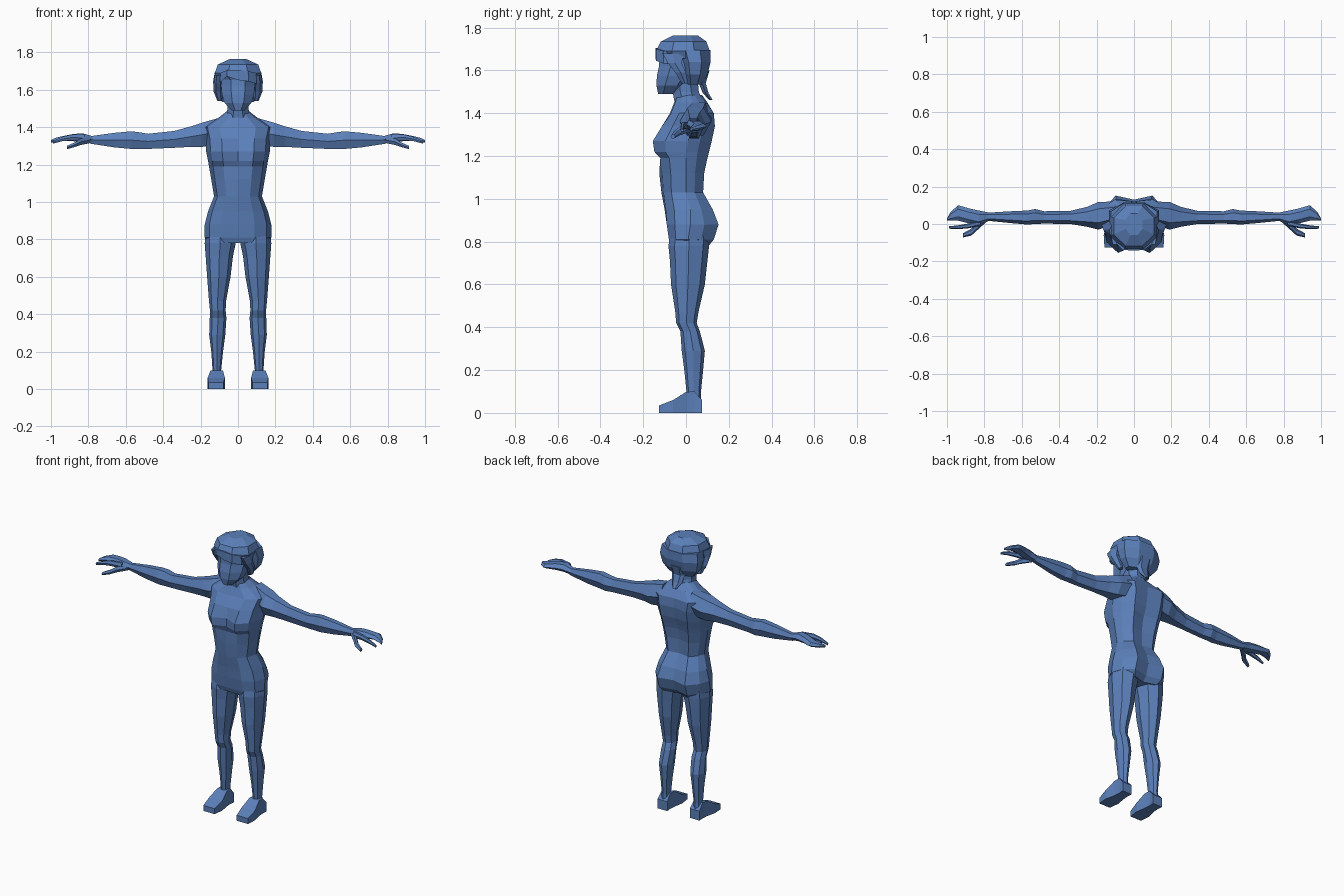
import bpy, bmesh, math

blue = bpy.data.materials.new("flat blue")
blue.diffuse_color = (0.105, 0.215, 0.49, 1)


def skin(name, loops, mirror=False):
    """Bridge closed loops of points into a capped, flat-shaded solid."""
    bm = bmesh.new()
    rows = [[bm.verts.new(p) for p in loop] for loop in loops]
    n = len(rows[0])
    for a, b in zip(rows, rows[1:]):
        for i in range(n):
            j = (i + 1) % n
            bm.faces.new((a[i], a[j], b[j], b[i]))
    bm.faces.new(rows[0])
    bm.faces.new(rows[-1])
    bmesh.ops.recalc_face_normals(bm, faces=bm.faces)
    mesh = bpy.data.meshes.new(name)
    bm.to_mesh(mesh)
    bm.free()
    mesh.materials.append(blue)
    obj = bpy.data.objects.new(name, mesh)
    bpy.context.collection.objects.link(obj)
    if mirror:
        obj.modifiers.new("mirror", 'MIRROR').use_mirror_merge = False
    return obj


def loft(name, axis, rings, sides=8, turn=0.0, mirror=False):
    """Rings are (position on axis, u min, u max, v min, v max)."""
    angles = [2 * math.pi * (i + turn) / sides for i in range(sides)]
    mu = max(abs(math.cos(a)) for a in angles)
    mv = max(abs(math.sin(a)) for a in angles)
    loops = []
    for t, u0, u1, v0, v1 in rings:
        loop = []
        for a in angles:
            u = (u0 + u1) / 2 + (u1 - u0) / 2 * math.cos(a) / mu
            v = (v0 + v1) / 2 + (v1 - v0) / 2 * math.sin(a) / mv
            loop.append({'x': (t, u, v), 'y': (u, t, v), 'z': (u, v, t)}[axis])
        loops.append(loop)
    return skin(name, loops, mirror)


# Torso: height, half width, front centre, front lobe, side, back lobe, back centre
torso_rows = [
    (0.78, 0.150, -0.070, -0.070, 0.00, 0.105, 0.080),
    (0.81, 0.178, -0.080, -0.080, 0.01, 0.130, 0.110),
    (0.88, 0.178, -0.090, -0.090, 0.02, 0.152, 0.130),
    (0.95, 0.160, -0.100, -0.095, 0.02, 0.125, 0.115),
    (1.03, 0.128, -0.115, -0.105, 0.00, 0.080, 0.070),
    (1.12, 0.143, -0.125, -0.110, 0.00, 0.085, 0.070),
    (1.19, 0.155, -0.120, -0.120, 0.00, 0.100, 0.080),
    (1.22, 0.160, -0.118, -0.148, 0.00, 0.108, 0.090),
    (1.27, 0.170, -0.115, -0.155, 0.01, 0.120, 0.110),
    (1.34, 0.175, -0.112, -0.112, 0.03, 0.135, 0.120),
    (1.40, 0.190, -0.075, -0.070, 0.04, 0.130, 0.120),
    (1.45, 0.105, -0.055, -0.050, 0.03, 0.090, 0.100),
    (1.485, 0.060, -0.050, -0.040, 0.02, 0.060, 0.075)]
loops = []
for z, w, f, fl, s, bl, b in torso_rows:
    half = [(0.5, fl), (0.86, 0.65 * fl + 0.35 * s), (1, s),
            (0.88, 0.5 * (bl + s)), (0.55, bl)]
    loops.append([(0, f, z)] + [(k * w, y, z) for k, y in half] + [(0, b, z)]
                 + [(-k * w, y, z) for k, y in reversed(half)])
skin("torso", loops)

# Legs and feet
loft("leg", 'z', [
    (0.86, 0.02, 0.170, -0.070, 0.110),
    (0.78, 0.012, 0.178, -0.082, 0.108),
    (0.71, 0.027, 0.173, -0.075, 0.100),
    (0.60, 0.040, 0.165, -0.070, 0.088),
    (0.47, 0.064, 0.155, -0.050, 0.058),
    (0.42, 0.066, 0.150, -0.046, 0.050),
    (0.38, 0.062, 0.151, -0.026, 0.065),
    (0.29, 0.068, 0.154, -0.020, 0.088),
    (0.20, 0.080, 0.143, -0.008, 0.080),
    (0.10, 0.090, 0.136, 0.002, 0.070),
    (0.04, 0.088, 0.140, 0.000, 0.072)], mirror=True)
loft("foot", 'y', [
    (-0.125, 0.078, 0.158, 0, 0.035),
    (-0.060, 0.070, 0.162, 0, 0.060),
    (0.000, 0.080, 0.148, 0, 0.098),
    (0.040, 0.084, 0.145, 0, 0.100),
    (0.075, 0.080, 0.148, 0, 0.060)], 4, 0.5, True)

# Arms, from shoulder to wrist
loft("arm", 'x', [
    (0.10, 0.00, 0.120, 1.31, 1.450),
    (0.19, -0.030, 0.118, 1.295, 1.425),
    (0.25, -0.015, 0.092, 1.295, 1.405),
    (0.34, 0.000, 0.070, 1.290, 1.380),
    (0.48, 0.002, 0.068, 1.284, 1.365),
    (0.53, 0.000, 0.080, 1.283, 1.373),
    (0.57, -0.003, 0.072, 1.284, 1.378),
    (0.66, 0.005, 0.068, 1.292, 1.370),
    (0.79, 0.018, 0.060, 1.312, 1.352)], 6, mirror=True)

# Hands: palm with joined fingers, forefinger and thumb
loft("palm_and_fingers", 'x', [
    (0.77, 0.020, 0.060, 1.315, 1.350),
    (0.83, -0.008, 0.072, 1.322, 1.367),
    (0.88, 0.003, 0.083, 1.325, 1.364),
    (0.94, 0.018, 0.100, 1.326, 1.352),
    (0.98, 0.018, 0.065, 1.320, 1.342),
    (1.00, 0.018, 0.030, 1.318, 1.332)], 6, mirror=True)
loft("forefinger", 'x', [
    (0.82, -0.010, 0.020, 1.325, 1.360),
    (0.89, -0.024, 0.002, 1.330, 1.360),
    (0.94, -0.027, -0.007, 1.325, 1.348),
    (0.99, -0.025, -0.012, 1.312, 1.326)], 6, mirror=True)
loft("thumb", 'x', [
    (0.79, 0.010, 0.040, 1.315, 1.345),
    (0.84, -0.035, 0.005, 1.305, 1.340),
    (0.87, -0.062, -0.025, 1.295, 1.320),
    (0.915, -0.072, -0.050, 1.282, 1.300)], 6, mirror=True)

# Neck and face
loft("neck", 'z', [
    (1.43, -0.068, 0.068, -0.050, 0.090),
    (1.50, -0.056, 0.056, -0.062, 0.060),
    (1.60, -0.056, 0.056, -0.075, 0.050)], 8, 0.5)
loft("face", 'z', [
    (1.490, -0.035, 0.035, -0.130, -0.050),
    (1.530, -0.072, 0.072, -0.138, 0.000),
    (1.575, -0.086, 0.086, -0.136, 0.040),
    (1.620, -0.090, 0.090, -0.126, 0.060),
    (1.690, -0.090, 0.090, -0.122, 0.060)], 8, 0.5)

# Hair: crown, bob at the back, side locks, swept fringe and nape tail
loft("hair_crown", 'z', [
    (1.655, -0.110, 0.110, -0.124, 0.100),
    (1.690, -0.124, 0.124, -0.140, 0.112),
    (1.735, -0.108, 0.108, -0.118, 0.095),
    (1.764, -0.045, 0.045, -0.060, 0.055)], 8, 0.5)
loft("hair_back", 'z', [
    (1.535, -0.085, 0.085, 0.000, 0.075),
    (1.580, -0.120, 0.120, -0.015, 0.100),
    (1.640, -0.134, 0.134, -0.030, 0.115),
    (1.695, -0.124, 0.124, -0.050, 0.114)], 8, 0.5)
loft("side_lock", 'z', [
    (1.680, 0.080, 0.124, -0.110, -0.010),
    (1.635, 0.080, 0.130, -0.085, -0.020),
    (1.590, 0.082, 0.130, -0.050, 0.000),
    (1.540, 0.085, 0.110, -0.020, 0.010)], 6, mirror=True)
loft("fringe", 'x', [
    (-0.095, -0.105, -0.080, 1.640, 1.690),
    (-0.060, -0.139, -0.110, 1.672, 1.705),
    (0.000, -0.142, -0.110, 1.652, 1.705),
    (0.055, -0.139, -0.110, 1.645, 1.700),
    (0.098, -0.105, -0.070, 1.632, 1.690)], 4, 0.5)
loft("nape_tail", 'z', [
    (1.600, -0.055, 0.055, 0.060, 0.110),
    (1.540, -0.045, 0.045, 0.060, 0.092),
    (1.495, -0.035, 0.035, 0.078, 0.105),
    (1.462, -0.015, 0.015, 0.108, 0.124)], 6)
